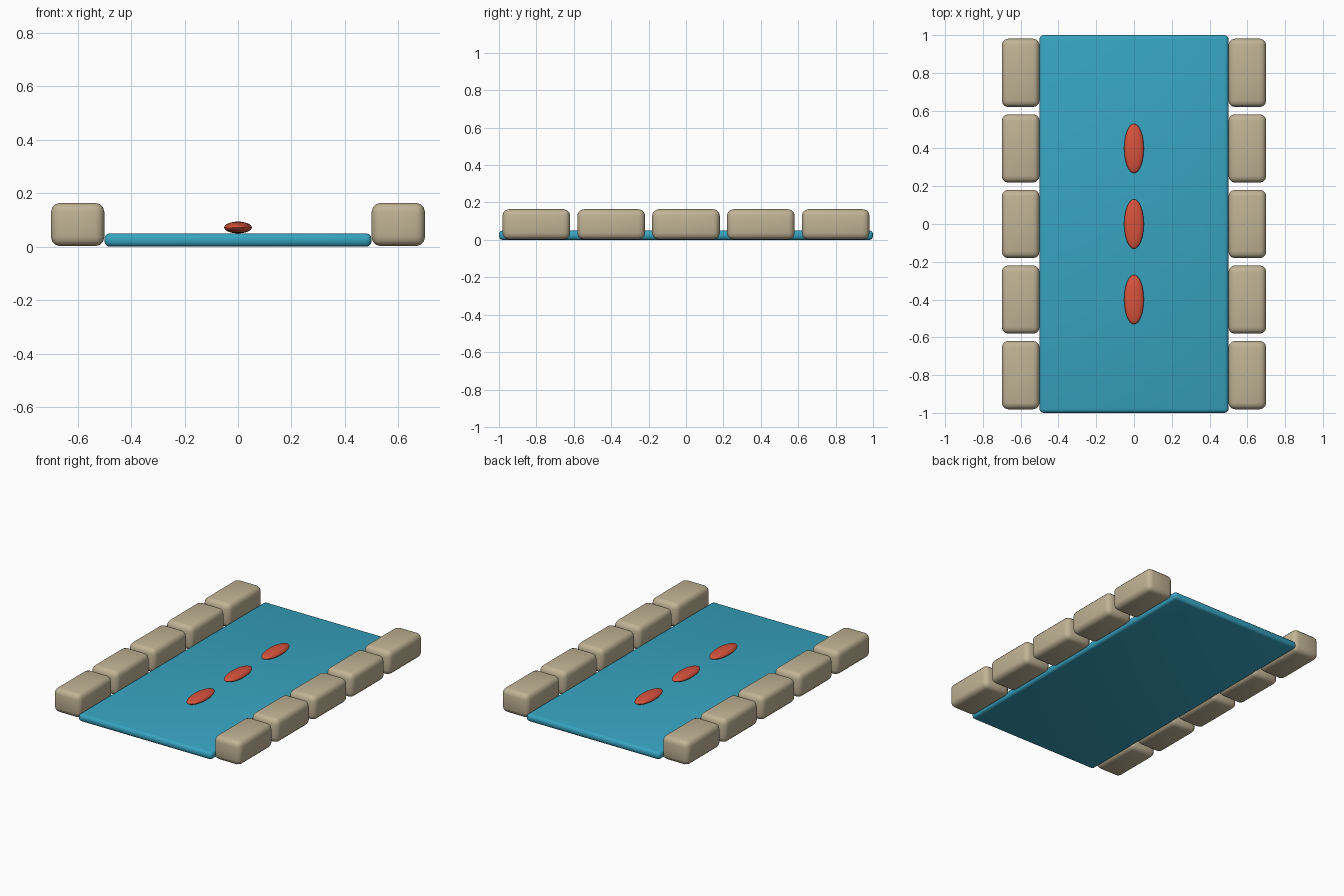
import bpy, math

if "Cube" in bpy.data.objects:
    bpy.data.objects.remove(bpy.data.objects["Cube"])


def material(name, rgb):
    m = bpy.data.materials.new(name)
    m.diffuse_color = (*rgb, 1.0)
    m.use_nodes = True
    m.node_tree.nodes["Principled BSDF"].inputs["Base Color"].default_value = m.diffuse_color
    return m


TEAL = material("teal water", (0.038, 0.37, 0.53))
STONE = material("tan stone", (0.53, 0.45, 0.30))
RED = material("red fish", (0.68, 0.085, 0.045))


def finish(obj, name, mat):
    obj.name = name
    obj.data.materials.append(mat)
    bpy.ops.object.shade_smooth_by_angle(angle=math.radians(40))


def rounded_box(name, center, size, radius, segments, mat):
    bpy.ops.mesh.primitive_cube_add(size=1, location=center)
    obj = bpy.context.object
    obj.scale = size
    bpy.ops.object.transform_apply(location=False, rotation=False, scale=True)
    bev = obj.modifiers.new("rounding", 'BEVEL')
    bev.width = radius
    bev.segments = segments
    bpy.ops.object.modifier_apply(modifier=bev.name)
    finish(obj, name, mat)


# Water slab
rounded_box("water", (0, 0, 0.025), (1.0, 2.0, 0.05), 0.02, 3, TEAL)

# Bank stones along both sides
for side, label in ((-1, "left"), (1, "right")):
    for i in range(5):
        rounded_box(f"{label}_bank_stone_{i + 1}",
                    (side * 0.6, -0.8 + 0.4 * i, 0.083),
                    (0.2, 0.362, 0.162), 0.035, 3, STONE)

# Fish resting on the water
for i in range(3):
    bpy.ops.mesh.primitive_uv_sphere_add(segments=32, ring_count=16, radius=1,
                                         location=(0, -0.4 + 0.4 * i, 0.072))
    fish = bpy.context.object
    fish.scale = (0.052, 0.131, 0.022)
    bpy.ops.object.transform_apply(location=False, rotation=False, scale=True)
    finish(fish, f"fish_{i + 1}", RED)
